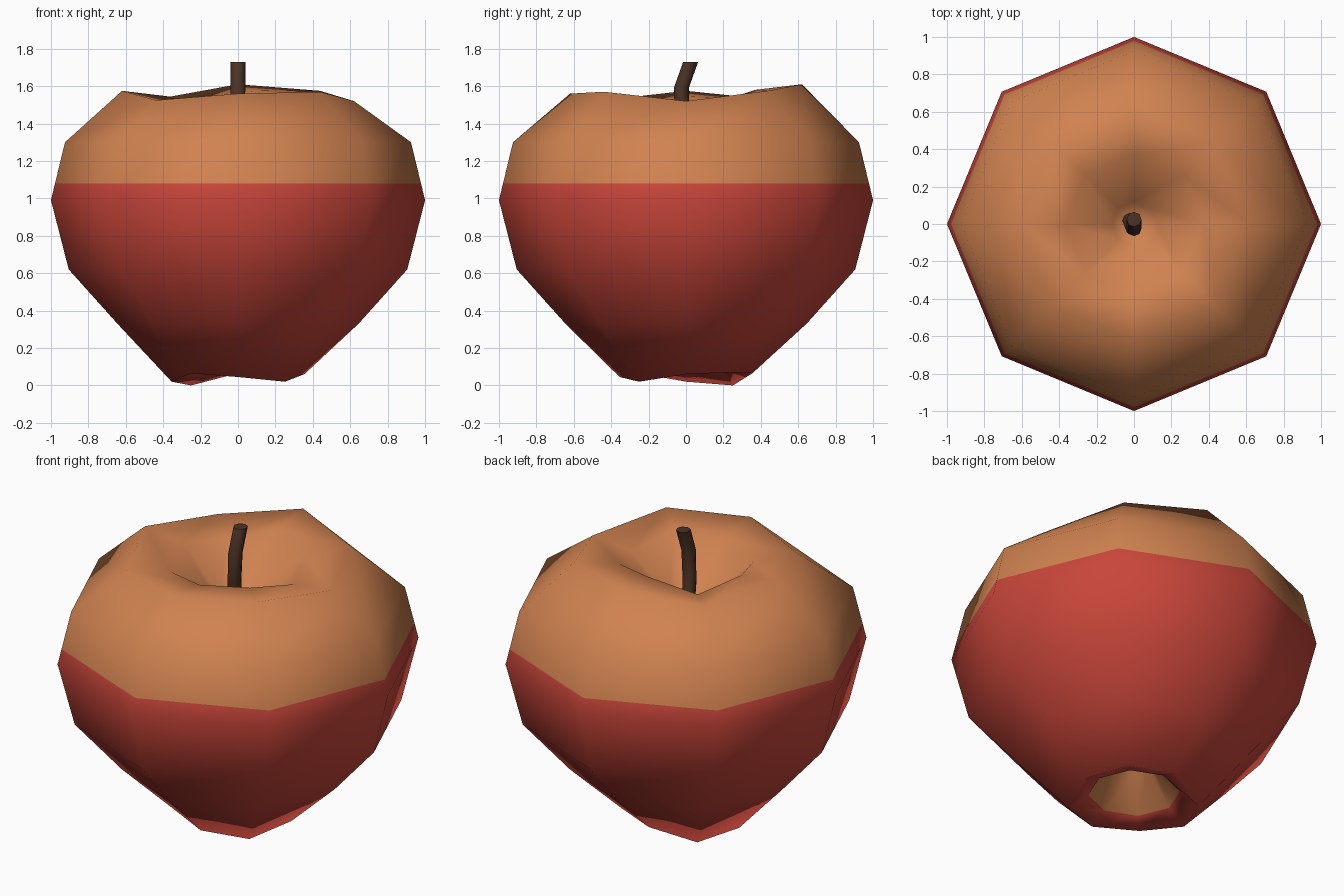
import bpy, bmesh, math
from mathutils import Vector

if "Cube" in bpy.data.objects:
    bpy.data.objects.remove(bpy.data.objects["Cube"])

SIDES = 8


def material(name, color):
    m = bpy.data.materials.new(name)
    m.diffuse_color = (*color, 1)
    m.use_nodes = True
    m.node_tree.nodes["Principled BSDF"].inputs["Base Color"].default_value = m.diffuse_color
    return m


red = material("red skin", (0.578, 0.061, 0.042))
orange = material("orange skin", (0.631, 0.223, 0.080))
brown = material("stem brown", (0.075, 0.034, 0.019))


def ring(bm, radius, heights, center=(0, 0)):
    """Octagonal ring; heights is one number or one per corner."""
    if not isinstance(heights, (list, tuple)):
        heights = [heights] * SIDES
    return [bm.verts.new((center[0] + radius * math.cos(math.tau * i / SIDES),
                          center[1] + radius * math.sin(math.tau * i / SIDES), z))
            for i, z in enumerate(heights)]


def skin(bm, rings):
    """Bridge successive rings with quads."""
    for a, b in zip(rings, rings[1:]):
        for i in range(SIDES):
            j = (i + 1) % SIDES
            bm.faces.new((a[i], a[j], b[j], b[i]))


def finish(bm, name, mats):
    bmesh.ops.recalc_face_normals(bm, faces=bm.faces)
    for f in bm.faces:
        f.smooth = True
    mesh = bpy.data.meshes.new(name)
    bm.to_mesh(mesh)
    bm.free()
    for m in mats:
        mesh.materials.append(m)
    obj = bpy.data.objects.new(name, mesh)
    bpy.context.collection.objects.link(obj)
    return obj


# Fruit body: lathe-like rings with an uneven foot and shoulder
foot = [0.06, 0.07, 0.065, 0.0, 0.02, 0.065, 0.045, 0.02]
shoulder = [1.52, 1.575, 1.61, 1.53, 1.575, 1.525, 1.56, 1.57]
profile = [(0.10, 0.30), (0.25, 0.10), (0.355, foot), (0.645, 0.33), (0.905, 0.62),
           (1.0, 0.99), (0.925, 1.30), (0.62, shoulder),
           (0.37, [z - 0.03 for z in shoulder]), (0.12, 1.29)]
bm = bmesh.new()
rings = [ring(bm, r, z) for r, z in profile]
skin(bm, rings)
for end, z in ((rings[0], 0.36), (rings[-1], 1.22)):
    tip = bm.verts.new((0, 0, z))
    for i in range(SIDES):
        bm.faces.new((end[i], end[(i + 1) % SIDES], tip))

# Colour line: cut level around the fruit, orange above and in the base hollow
bmesh.ops.bisect_plane(bm, geom=bm.verts[:] + bm.edges[:] + bm.faces[:],
                       plane_co=(0, 0, 1.08), plane_no=(0, 0, 1))
for f in bm.faces:
    c = f.calc_center_median()
    hollow = max(v.co.xy.length for v in f.verts) < 0.26
    f.material_index = 1 if c.z > 1.08 or hollow else 0
finish(bm, "fruit_body", [red, orange])

# Stem: bent tapered tube
bm = bmesh.new()
path = [(-0.03, 0.04, 1.18, 0.04), (-0.01, -0.02, 1.40, 0.038),
        (0, -0.025, 1.59, 0.04), (0, 0.025, 1.73, 0.04)]
rings = [ring(bm, r, z, (x, y)) for x, y, z, r in path]
skin(bm, rings)
bm.faces.new(rings[0])
bm.faces.new(rings[-1])
stem = finish(bm, "stem", [brown])
bpy.context.view_layer.objects.active = stem
stem.select_set(True)
bpy.ops.object.shade_smooth_by_angle(angle=math.radians(50))
